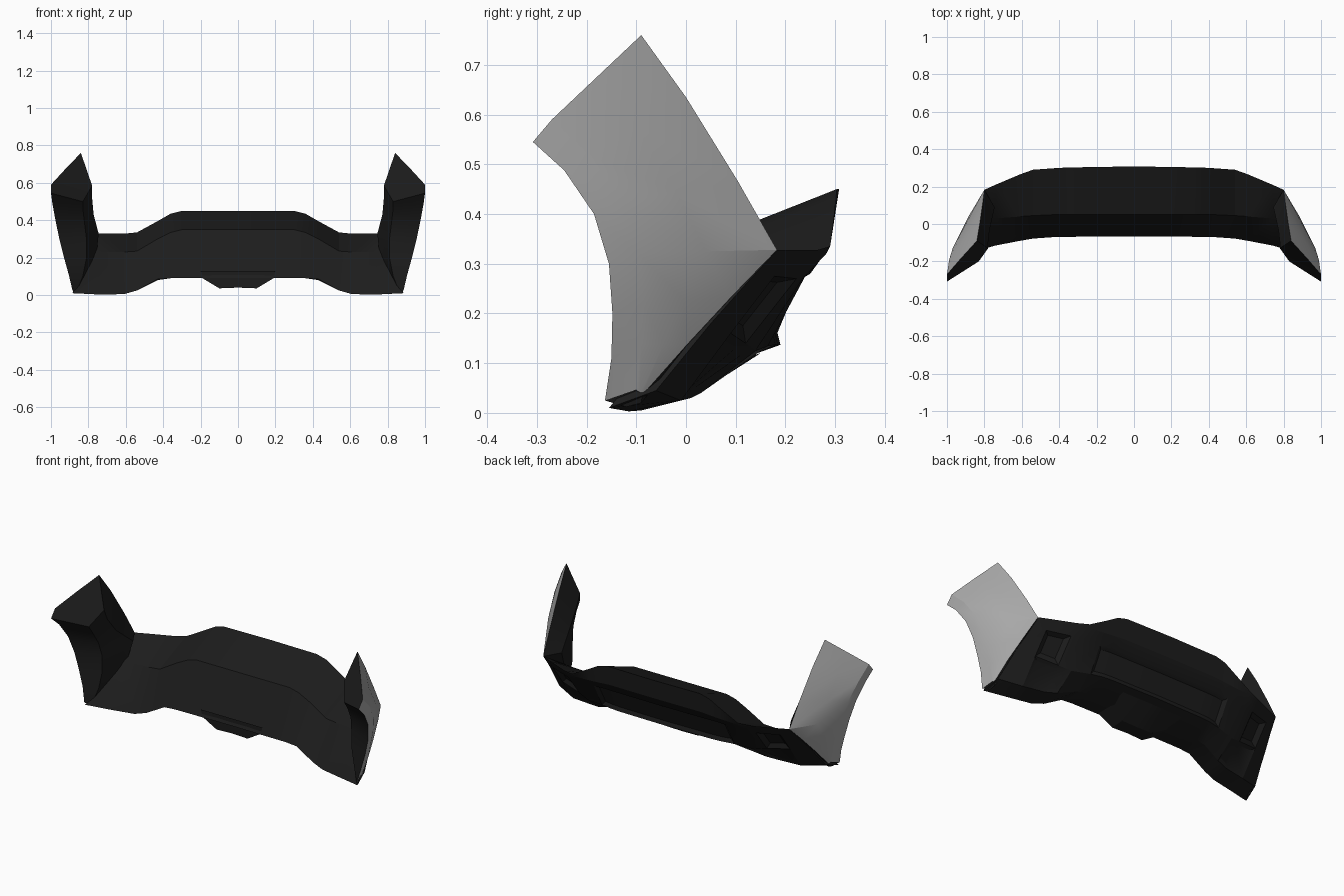
import bpy, bmesh
from math import radians

def material(name, c):
    m = bpy.data.materials.new(name)
    m.diffuse_color = (c, c, c, 1)
    return m

black = material("black_plastic", 0.012)
grey = material("grey_paint", 0.4)

def finish(name, bm, mat, mirror=True):
    me = bpy.data.meshes.new(name)
    bm.to_mesh(me)
    bm.free()
    me.materials.append(mat)
    ob = bpy.data.objects.new(name, me)
    bpy.context.collection.objects.link(ob)
    bpy.context.view_layer.objects.active = ob
    ob.select_set(True)
    bpy.ops.object.shade_smooth_by_angle(angle=radians(25))
    ob.select_set(False)
    if mirror:
        mod = ob.modifiers.new("mirror", 'MIRROR')
        mod.merge_threshold = 0.0005
    return ob

def loft(rows, closed=False, cap_end=False):
    """Skin a list of point rows; returns bmesh and faces indexed [row][column]."""
    bm = bmesh.new()
    vs = [[bm.verts.new(p) for p in r] for r in rows]
    n = len(rows[0])
    faces = []
    for a, b in zip(vs, vs[1:]):
        faces.append([bm.faces.new((a[j], a[(j + 1) % n], b[(j + 1) % n], b[j]))
                      for j in range(n if closed else n - 1)])
    if cap_end:
        bm.faces.new(vs[-1])
    return bm, faces

# Main bumper: sections from the middle outwards, each a ring of (y, z):
# top edge, upper lip, upper rear, lower rear, underside, front bottom, inner crease
sections = [
    (0.00, [(.308, .45), (.29, .335), (.25, .28), (.19, .137), (.06, .09), (-.066, .09), (.05, .35)]),
    (0.30, [(.303, .45), (.288, .335), (.247, .28), (.185, .137), (.06, .09), (-.068, .09), (.05, .35)]),
    (0.36, [(.302, .435), (.287, .33), (.245, .28), (.18, .137), (.06, .09), (-.069, .09), (.05, .335)]),
    (0.43, [(.298, .395), (.285, .325), (.24, .275), (.165, .135), (.055, .08), (-.07, .085), (.05, .30)]),
    (0.54, [(.29, .335), (.282, .32), (.235, .27), (.14, .125), (.03, .04), (-.078, .025), (.045, .235)]),
    (0.61, [(.265, .328), (.258, .316), (.222, .27), (.12, .14), (.01, .03), (-.09, .005), (.04, .23)]),
    (0.74, [(.21, .328), (.203, .316), (.178, .275), (.09, .16), (-.01, .025), (-.115, .003), (.03, .23)]),
]
rows = [[(x, y, z) for y, z in ring] for x, ring in sections]
rows.append([(.80, .183, .328), (.80, .175, .318), (.81, .13, .27), (.835, .05, .18),
             (.865, -.06, .045), (.885, -.155, .01), (.80, .03, .23)])
bm, f = loft(rows, closed=True, cap_end=True)
bmesh.ops.recalc_face_normals(bm, faces=bm.faces)
# recessed rear panels: wide middle panel, corner lamp pocket, lower pocket
for group, t, d in (([f[i][2] for i in range(3)], .02, -.015),
                    ([f[5][2]], .025, -.02),
                    ([f[4][3], f[5][3]], .02, -.008)):
    bmesh.ops.inset_region(bm, faces=group, thickness=t, depth=d,
                           use_boundary=False, use_even_offset=True)
finish("bumper_body", bm, black)

# Lower middle skid block
bm, _ = loft([
    [(0, -.06, .13), (0, -.055, .04), (0, .025, .04), (0, .15, .12)],
    [(.10, -.06, .13), (.10, -.055, .036), (.10, .025, .042), (.10, .15, .12)],
    [(.20, -.06, .13), (.19, -.06, .09), (.19, .04, .09), (.20, .15, .12)],
])
bmesh.ops.recalc_face_normals(bm, faces=bm.faces)
finish("skid_block", bm, black)

# Side wing outer skin: rows upwards of (rear edge, middle, flare crease, front edge)
skin = [
    [(.868, -.088, .036), (.869, -.092, .04), (.87, -.10, .047), (.885, -.163, .025)],
    [(.85, .0, .135), (.88, -.045, .137), (.895, -.09, .14), (.905, -.15, .11)],
    [(.825, .09, .232), (.885, -.005, .227), (.92, -.087, .22), (.93, -.148, .20)],
    [(.80, .183, .328), (.885, .04, .325), (.945, -.095, .32), (.955, -.155, .30)],
    [(.81, .105, .465), (.91, -.02, .445), (.968, -.125, .42), (.976, -.185, .40)],
    [(.825, .0, .635), (.92, -.10, .575), (.988, -.19, .515), (.992, -.245, .488)],
    [(.84, -.09, .76), (.922, -.18, .675), (1.0, -.27, .59), (1.0, -.308, .545)],
]
bm, _ = loft(skin)
finish("side_wing_skin", bm, grey)

# Black inner lining of the wing, from the front edge round to the rear edge
inner = [
    [(.865, -.12, .012), (.862, -.09, .02)],
    [(.83, -.11, .10), (.80, .0, .13)],
    [(.81, -.105, .20), (.755, .05, .23)],
    [(.81, -.105, .30), (.745, .09, .328)],
    [(.82, -.125, .38), (.772, -.03, .43)],
    [(.828, -.165, .45), (.78, -.10, .52)],
    [(.83, -.20, .50), (.78, -.13, .585)],
]
bm, _ = loft([[s[3]] + i + [s[0]] for s, i in zip(skin, inner)])
finish("wing_lining", bm, black)

# Top cap and bottom cap of the wing
bm = bmesh.new()
for k in (0, -1):
    s, i = skin[k], inner[k]
    a, b, c, d, e, g = [bm.verts.new(p) for p in s + i]
    bm.faces.new((a, b, c, g))
    bm.faces.new((c, d, e, g))
finish("wing_caps", bm, black)
